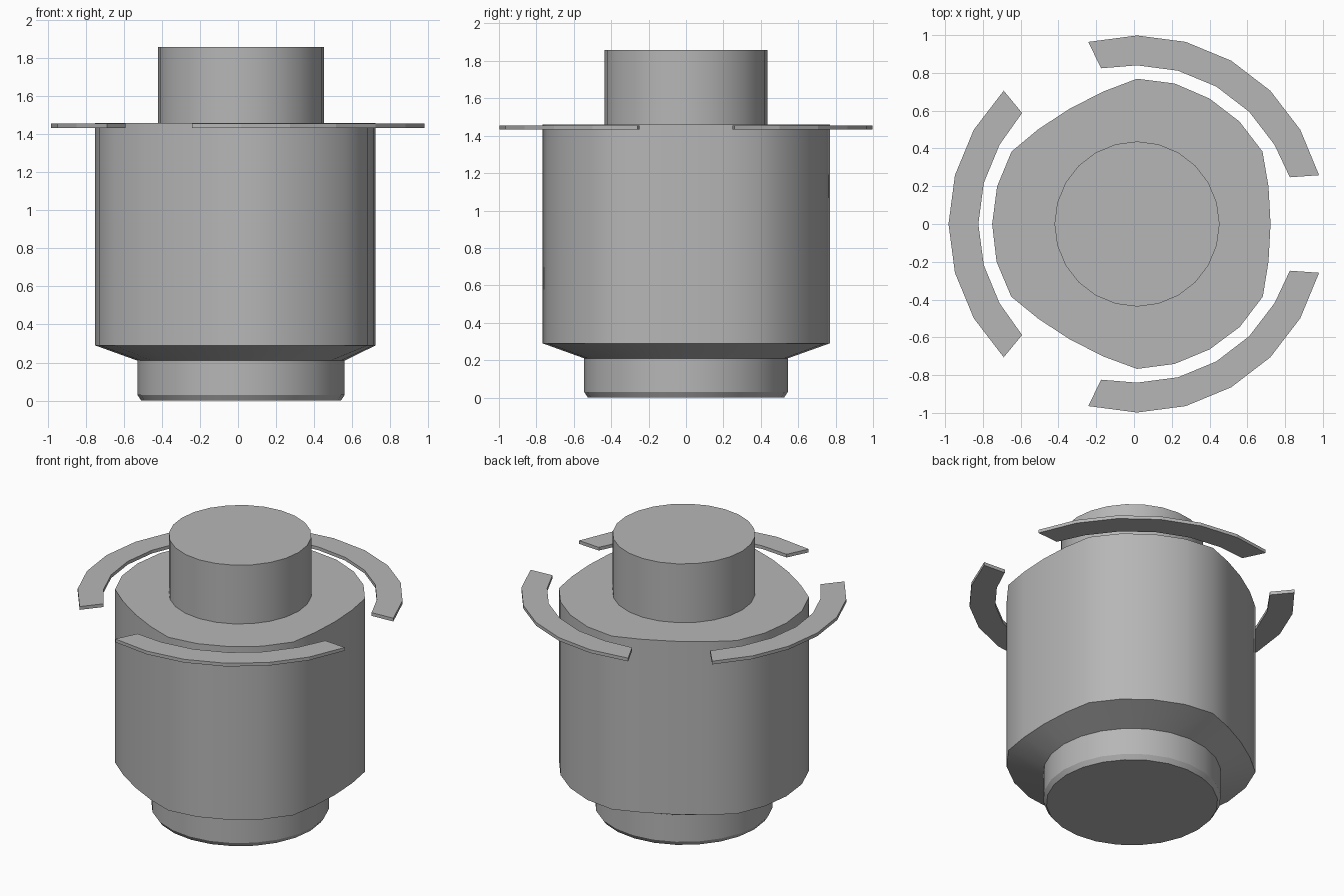
import bpy, bmesh
from math import cos, sin, radians

if "Cube" in bpy.data.objects:
    bpy.data.objects.remove(bpy.data.objects["Cube"])

CX = 0.016      # shared axis of the round parts
SIDES = 24

# mid-grey finish for every part
grey = bpy.data.materials.new("grey")
grey.diffuse_color = (0.47, 0.47, 0.47, 1)
grey.use_nodes = True
grey.node_tree.nodes["Principled BSDF"].inputs["Base Color"].default_value = grey.diffuse_color


def finish(bm, name, smooth):
    bmesh.ops.recalc_face_normals(bm, faces=bm.faces)
    mesh = bpy.data.meshes.new(name)
    bm.to_mesh(mesh)
    bm.free()
    mesh.materials.append(grey)
    if smooth:
        for p in mesh.polygons:
            p.use_smooth = True
        mesh.set_sharp_from_angle(angle=radians(30))
    obj = bpy.data.objects.new(name, mesh)
    bpy.context.collection.objects.link(obj)
    return obj


def polar(r, deg):
    return CX + r * cos(radians(deg)), r * sin(radians(deg))


def circle(r):
    return [polar(r, i * 360 / SIDES) for i in range(SIDES)]


def lobed():
    # circle with three flattened sides, 120 degrees apart
    third = [(0, 0.707), (16, 0.724), (30, 0.767), (45, 0.767),
             (60, 0.767), (75, 0.77), (90, 0.769), (104, 0.724)]
    return [polar(r, a + k * 120) for k in range(3) for a, r in third]


def loft(name, sections):
    # skin stacked outlines and close both ends
    bm = bmesh.new()
    rings = [[bm.verts.new((x, y, z)) for x, y in pts] for z, pts in sections]
    for lo, hi in zip(rings, rings[1:]):
        for i in range(SIDES):
            j = (i + 1) % SIDES
            bm.faces.new((lo[i], lo[j], hi[j], hi[i]))
    bm.faces.new(rings[0][::-1])
    bm.faces.new(rings[-1])
    return finish(bm, name, True)


def arc_plate(name, start, trim, z0=1.433, z1=1.455):
    # quarter-circle strip, outer edge spans 90 degrees
    outer = [polar(0.998, start + 15 * i) for i in range(7)]
    angles = [start + 15 * i for i in range(7)]
    angles[0] += trim
    angles[-1] -= trim
    inner = [polar(0.84 + (0.006 if i in (0, 6) else 0), a)
             for i, a in enumerate(angles)]
    bm = bmesh.new()
    rows = [[bm.verts.new((x, y, z)) for x, y in pts]
            for pts, z in ((outer, z0), (outer, z1), (inner, z1), (inner, z0))]
    for a, b in zip(rows, rows[1:] + rows[:1]):
        for i in range(6):
            bm.faces.new((a[i], a[i + 1], b[i + 1], b[i]))
    bm.faces.new([r[0] for r in rows])
    bm.faces.new([r[6] for r in rows])
    return finish(bm, name, False)


# housing: chamfered foot, flared shoulder, lobed body, round neck
loft("housing", [
    (0.0, circle(0.525)),
    (0.03, circle(0.545)),
    (0.21, circle(0.545)),
    (0.29, lobed()),
    (1.46, lobed()),
    (1.46, circle(0.437)),
    (1.857, circle(0.437)),
])

# three floating arc plates around the top rim
arc_plate("arc_plate_back", 15, 2)
arc_plate("arc_plate_left", 135, 1)
arc_plate("arc_plate_front", 255, 2)
